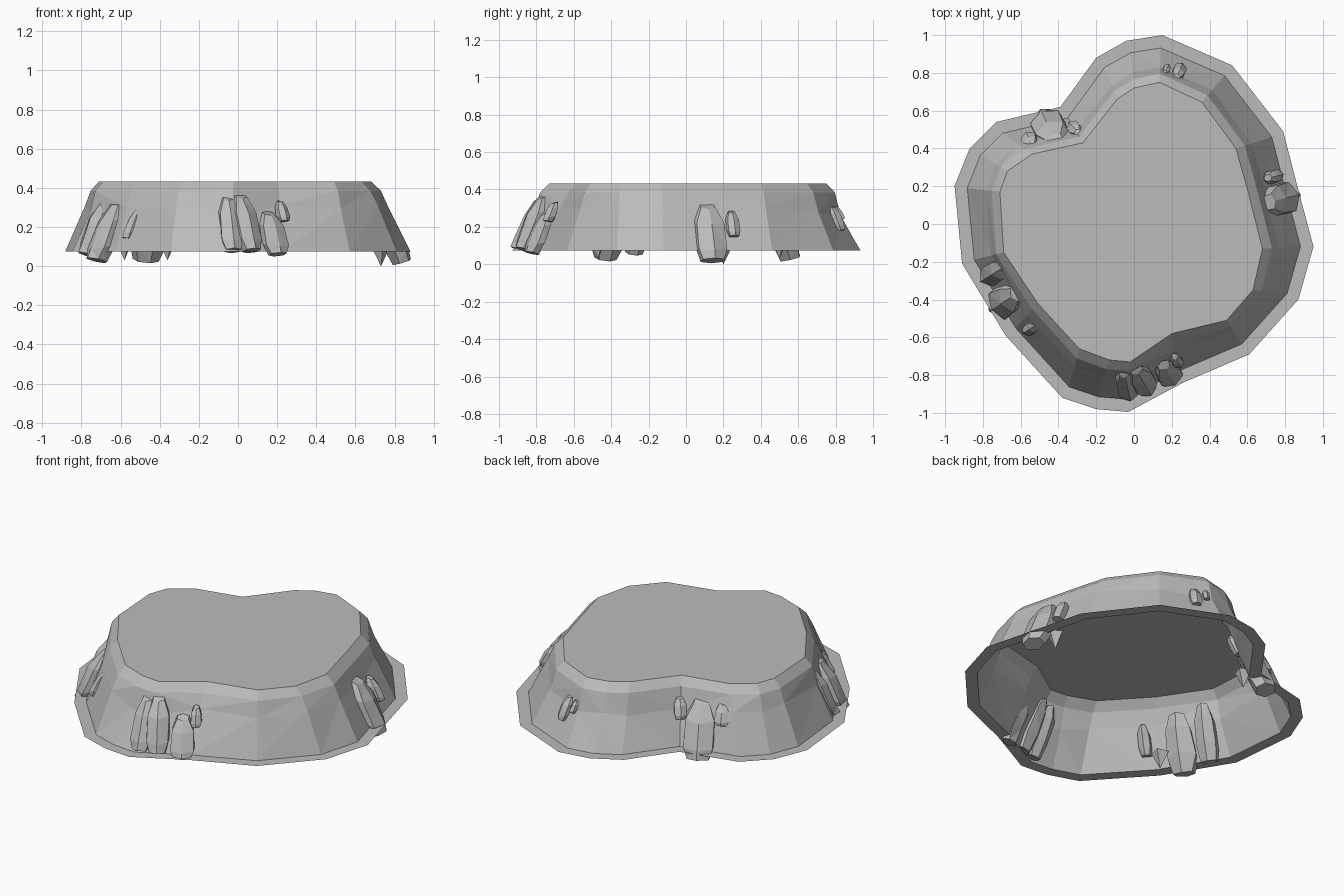
import bpy
import bmesh
import math
import random
from mathutils import Vector

random.seed(4)

default_cube = bpy.data.objects.get("Cube")
if default_cube:
    bpy.data.objects.remove(default_cube)

# One plain stone colour for everything
stone = bpy.data.materials.new("stone grey")
stone.use_nodes = True
stone_colour = (0.5, 0.5, 0.5, 1)
stone.diffuse_color = stone_colour
stone.node_tree.nodes["Principled BSDF"].inputs["Base Color"].default_value = stone_colour

GROUND = 0.075
TOP = 0.433

# Outline of the flat skirt, clockwise seen from above
skirt_outline = [
    (.95, -.12), (.87, -.40), (.61, -.69), (.26, -.84), (-.03, -.995),
    (-.20, -.98), (-.38, -.92), (-.68, -.59), (-.91, -.21), (-.95, .20),
    (-.87, .40), (-.73, .54), (-.39, .62), (-.20, .88), (-.04, .97),
    (.15, 1), (.52, .84), (.79, .49), (.87, .18)]

# Outline of the level top, matching the skirt point for point
top_outline = [
    (.68, -.13), (.63, -.35), (.49, -.51), (.20, -.58), (-.02, -.73),
    (-.13, -.72), (-.29, -.66), (-.51, -.42), (-.69, -.15), (-.71, .17),
    (-.67, .28), (-.54, .37), (-.27, .43), (-.09, .66), (0, .72),
    (.135, .75), (.36, .645), (.54, .40), (.60, .185)]


def make_object(name, bm):
    """Turn a bmesh into a flat-shaded stone object."""
    mesh = bpy.data.meshes.new(name)
    bm.to_mesh(mesh)
    bm.free()
    mesh.materials.append(stone)
    obj = bpy.data.objects.new(name, mesh)
    bpy.context.collection.objects.link(obj)
    return obj


def inset_outline(points, distance):
    """Move a clockwise outline inwards by a constant distance."""
    result = []
    count = len(points)
    for i, point in enumerate(points):
        here = Vector(point)
        before = (here - Vector(points[i - 1])).normalized()
        after = (Vector(points[(i + 1) % count]) - here).normalized()
        inward = (before + after).normalized()
        normal = Vector((inward.y, -inward.x))
        side = Vector((before.y, -before.x))
        result.append(here + normal * distance / max(normal.dot(side), 0.5))
    return result


def add_ring(bm, points, height, wobble=0):
    return [bm.verts.new((p[0], p[1], height + random.uniform(-wobble, wobble)))
            for p in points]


def blend(inner, outer, amount, wobble=0):
    return [Vector(a).lerp(Vector(b), amount + random.uniform(-wobble, wobble))
            for a, b in zip(inner, outer)]


def bridge(bm, upper, lower):
    count = len(upper)
    faces = []
    for i in range(count):
        j = (i + 1) % count
        faces.append(bm.faces.new((upper[i], upper[j], lower[j], lower[i])))
    return faces


# Hollow plateau: level top, bevelled rim, sloping cliff
foot_outline = inset_outline(skirt_outline, 0.066)
bm = bmesh.new()
top = add_ring(bm, top_outline, TOP)
rim = add_ring(bm, blend(top_outline, foot_outline, 0.25), 0.385)
ledge = add_ring(bm, blend(top_outline, foot_outline, 0.46, 0.05), 0.28, 0.03)
foot = add_ring(bm, foot_outline, GROUND)
bm.faces.new(top)
bridge(bm, top, rim)
cliff = bridge(bm, rim, ledge) + bridge(bm, ledge, foot)
bmesh.ops.triangulate(bm, faces=cliff, quad_method="SHORT_EDGE")
bmesh.ops.recalc_face_normals(bm, faces=bm.faces)
top_face = max(bm.faces, key=lambda f: f.calc_center_median().z)
if top_face.normal.z < 0:
    bmesh.ops.reverse_faces(bm, faces=bm.faces)
make_object("plateau", bm)

# Flat skirt lying around the foot of the cliff
bm = bmesh.new()
inner = add_ring(bm, foot_outline, GROUND)
outer = add_ring(bm, skirt_outline, GROUND)
bridge(bm, inner, outer)
bmesh.ops.recalc_face_normals(bm, faces=bm.faces)
for face in bm.faces:
    if face.normal.z < 0:
        face.normal_flip()
make_object("ground_skirt", bm)


def rock(name, x, y, facing, width, depth, low, high):
    """Chiselled six-sided boulder that leans back against the cliff."""
    outward = Vector((math.cos(facing), math.sin(facing), 0))
    along = Vector((-outward.y, outward.x, 0))
    height = high - low
    bm = bmesh.new()
    rings = []
    # Each level: share of the height, girth, lean
    for level, girth in ((0, 0.72), (0.25, 1), (0.72, 0.92), (1, 0.5)):
        ring = []
        for corner in range(6):
            angle = math.radians(60 * corner + 30)
            side = math.cos(angle) * width * girth * random.uniform(0.5, 0.6)
            out = math.sin(angle) * depth * girth * random.uniform(0.5, 0.6)
            out += (0.5 - level) * height * 0.42
            # The underside dips towards the cliff, the crown tilts outwards
            tilt = -math.sin(angle) * 0.05 * height
            tilt = -tilt if level == 0 else tilt
            spot = Vector((x, y, low + level * height + tilt))
            ring.append(bm.verts.new(spot + along * side + outward * out))
        rings.append(ring)
    bm.faces.new(rings[0])
    bm.faces.new(rings[-1])
    for lower, upper in zip(rings, rings[1:]):
        bridge(bm, upper, lower)
    bmesh.ops.triangulate(bm, faces=bm.faces, quad_method="SHORT_EDGE")
    bmesh.ops.recalc_face_normals(bm, faces=bm.faces)
    make_object(name, bm)


# Boulder clusters: name, centre, facing, width, depth, bottom, top
front, side, corner = math.radians(-60), math.radians(14), math.radians(212)
back, notch = math.radians(65), math.radians(115)
boulders = [
    ("front_boulder_left", -.04, -.84, front - .3, .11, .11, .08, .35),
    ("front_boulder_middle", .04, -.82, front, .13, .11, .08, .36),
    ("front_boulder_right", .18, -.785, front, .13, .09, .06, .27),
    ("front_boulder_small", .225, -.72, front, .06, .07, .23, .33),
    ("side_boulder_large", .775, .13, side, .17, .12, .02, .31),
    ("side_boulder_small", .735, .25, side, .07, .08, .15, .28),
    ("corner_boulder_back", -.725, -.25, corner, .12, .11, .06, .34),
    ("corner_boulder_middle", -.67, -.40, corner, .17, .13, .03, .32),
    ("corner_boulder_front", -.535, -.545, corner, .07, .08, .14, .29),
    ("back_boulder", .235, .80, back, .07, .08, .18, .31),
    ("back_boulder_chip", .17, .815, back, .04, .05, .24, .31),
    ("notch_boulder_large", -.445, .50, notch, .18, .14, .03, .33),
    ("notch_boulder_left", -.31, .50, notch + .3, .07, .08, .22, .33),
    ("notch_boulder_right", -.55, .44, notch, .08, .07, .22, .33),
]
for boulder in boulders:
    rock(*boulder)

# Pointed splinters poking out beneath the skirt
for name, x, y, facing in (("side_splinter", .73, .2, side),
                           ("corner_splinter", -.58, -.47, corner),
                           ("notch_splinter", -.36, .5, notch)):
    bm = bmesh.new()
    bmesh.ops.create_cone(bm, cap_ends=True, segments=4, radius1=0, radius2=.05, depth=.1)
    obj = make_object(name, bm)
    obj.location = (x, y, .05 if name == "side_splinter" else .08)
    obj.rotation_euler.z = facing
